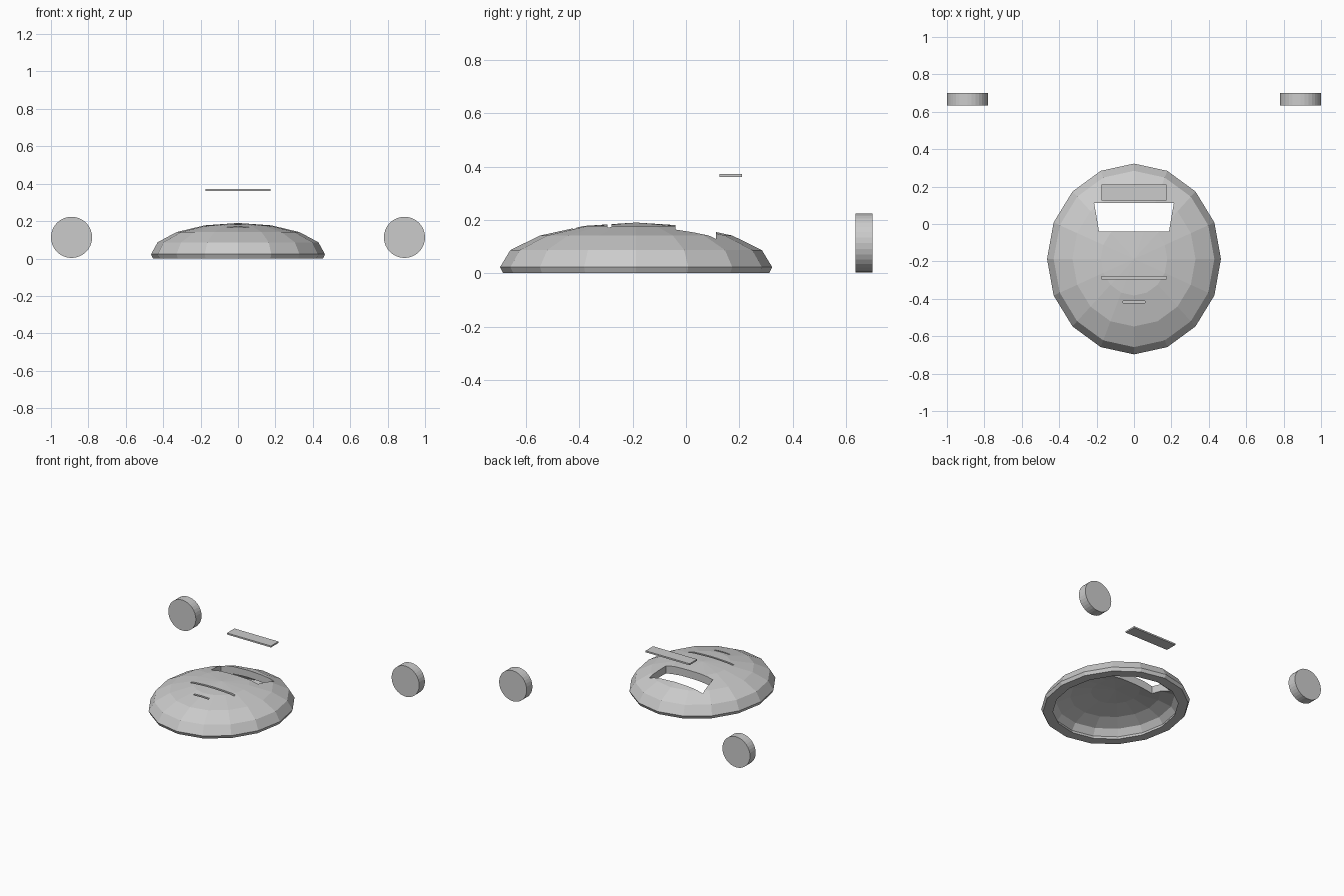
import bpy, bmesh, math

if "Cube" in bpy.data.objects:
    bpy.data.objects.remove(bpy.data.objects["Cube"])

SIDES = 16
CY, CZ = -0.187, 0.023   # centre of the dome's equator


def make_object(name, bm):
    bmesh.ops.recalc_face_normals(bm, faces=bm.faces)
    mesh = bpy.data.meshes.new(name)
    bm.to_mesh(mesh)
    bm.free()
    ob = bpy.data.objects.new(name, mesh)
    bpy.context.collection.objects.link(ob)
    return ob


def prism(name, outline, z0, z1):
    """Extrude an xy outline between two heights."""
    bm = bmesh.new()
    face = bm.faces.new([bm.verts.new((x, y, z0)) for x, y in outline])
    ext = bmesh.ops.extrude_face_region(bm, geom=[face])["geom"]
    bmesh.ops.translate(bm, vec=(0, 0, z1 - z0),
                        verts=[g for g in ext if isinstance(g, bmesh.types.BMVert)])
    return make_object(name, bm)


def rect(hx, y0, y1):
    return [(-hx, y0), (hx, y0), (hx, y1), (-hx, y1)]


def dome_rings(bm, rx, ry, rz):
    """Faceted half ellipsoid, tucked in slightly below the equator."""
    levels = [(0.977, 0.0)] + [(math.cos(a), CZ + rz * math.sin(a))
                               for a in (i * math.pi / 8 for i in range(4))]
    rings = []
    for s, z in levels:
        rings.append([bm.verts.new((rx * s * math.cos(t), CY + ry * s * math.sin(t), z))
                      for t in (2 * math.pi * k / SIDES for k in range(SIDES))])
    apex = bm.verts.new((0, CY, CZ + rz))
    for k in range(SIDES):
        n = (k + 1) % SIDES
        for a, b in zip(rings, rings[1:]):
            bm.faces.new((a[k], a[n], b[n], b[k]))
        bm.faces.new((rings[-1][k], rings[-1][n], apex))
    return rings[0]


# Hollow dome shell: outer skin, inner skin, flat rim
bm = bmesh.new()
outer = dome_rings(bm, 0.465, 0.51, 0.167)
inner = dome_rings(bm, 0.40, 0.44, 0.11)
for k in range(SIDES):
    n = (k + 1) % SIDES
    bm.faces.new((outer[k], outer[n], inner[n], inner[k]))
shell = make_object("dome_shell", bm)

# Cutters: tapered window, long slit, short slit
cutters = [
    prism("window_cutter", [(-0.187, -0.04), (0.187, -0.04), (0.213, 0.113), (-0.213, 0.113)], 0.03, 0.3),
    prism("long_slit_cutter", rect(0.175, -0.295, -0.28), 0.155, 0.3),
    prism("short_slit_cutter", rect(0.06, -0.423, -0.411), 0.155, 0.3),
]
for c in cutters:
    mod = shell.modifiers.new(c.name, 'BOOLEAN')
    mod.operation = 'DIFFERENCE'
    mod.solver = 'EXACT'
    mod.object = c
    c.hide_render = True
    c.display_type = 'WIRE'
bpy.context.view_layer.objects.active = shell
shell.select_set(True)
for c in cutters:
    bpy.ops.object.modifier_apply(modifier=c.name)
for c in cutters:
    bpy.data.objects.remove(c)

# Floating thin plate
prism("window_plate", rect(0.175, 0.125, 0.21), 0.36, 0.371)

# Pair of wheels
for side, x in (("left", -0.89), ("right", 0.89)):
    bpy.ops.mesh.primitive_cylinder_add(vertices=32, radius=0.11, depth=0.065,
                                        location=(x, 0.667, 0.113),
                                        rotation=(math.pi / 2, 0, 0))
    bpy.context.object.name = side + "_wheel"
